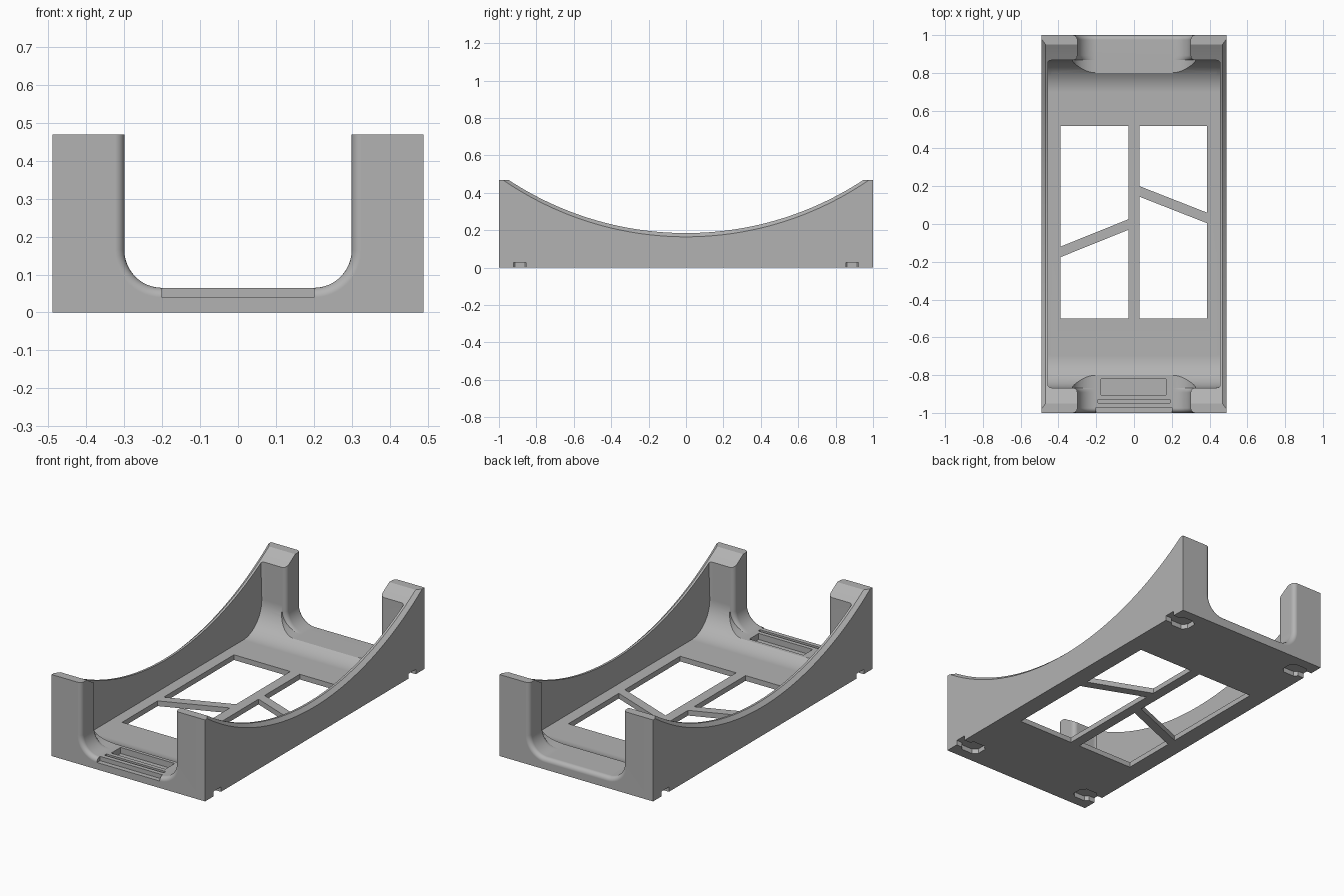
import bpy, bmesh, math

if "Cube" in bpy.data.objects:
    bpy.data.objects.remove(bpy.data.objects["Cube"], do_unlink=True)

HX, TOP = 0.49, 0.47          # half width, post height
CAV_X, CAV_Y = 0.455, 0.867   # half size of the hollow
FLOOR, SILL, ROUND = 0.03, 0.065, 0.025

grey = bpy.data.materials.new("plain grey")
grey.use_nodes = True
colour = (0.45, 0.45, 0.45, 1)
grey.diffuse_color = colour
grey.node_tree.nodes["Principled BSDF"].inputs["Base Color"].default_value = colour


def make_object(name, bm):
    bmesh.ops.recalc_face_normals(bm, faces=bm.faces)
    mesh = bpy.data.meshes.new(name)
    bm.to_mesh(mesh)
    bm.free()
    mesh.materials.append(grey)
    obj = bpy.data.objects.new(name, mesh)
    bpy.context.collection.objects.link(obj)
    return obj


def loft(rings):
    """Solid through closed rings with equal point counts; returns the mesh and its caps."""
    bm = bmesh.new()
    loops = [[bm.verts.new(p) for p in ring] for ring in rings]
    n = len(loops[0])
    for a, b in zip(loops, loops[1:]):
        for i in range(n):
            j = (i + 1) % n
            bm.faces.new((a[i], a[j], b[j], b[i]))
    caps = [bm.faces.new(loops[0]), bm.faces.new(loops[-1])]
    return bm, caps


def prism(name, outline, z0, z1):
    bm, _ = loft([[(x, y, z) for x, y in outline] for z in (z0, z1)])
    return make_object(name, bm)


def block(name, x0, x1, y0, y1, z0, z1):
    return prism(name, [(x0, y0), (x1, y0), (x1, y1), (x0, y1)], z0, z1)


def side_profile(x, low, half):
    """Side outline whose top edge is a sagging arc between flat post tops."""
    sag = TOP - low
    radius = (half * half + sag * sag) / (2 * sag)
    points = [(x, -1, 0), (x, 1, 0), (x, 1, TOP)]
    steps = 64
    sweep = math.asin(half / radius)
    for i in range(steps + 1):
        a = sweep * (1 - 2 * i / steps)
        points.append((x, radius * math.sin(a), low + radius * (1 - math.cos(a))))
    return points + [(x, -1, TOP)]


# Cradle body with a chamfered outer rim
outer, inner = (0.165, 0.98), (0.185, 0.95)
bm, _ = loft([side_profile(x, *arc) for x, arc in
              ((-HX, outer), (-0.468, inner), (0.468, inner), (HX, outer))])
body = make_object("cradle_body", bm)
cutters = []

# Hollow with wide end coves and small rounded side corners
cove = 0.17
profile = [(-CAV_Y, 0.7)]
for sign in (-1, 1):
    arc = []
    for i in range(13):
        a = math.pi / 2 * i / 12
        arc.append((sign * (CAV_Y - cove + cove * math.cos(a)),
                    FLOOR + cove - cove * math.sin(a)))
    profile += arc if sign < 0 else arc[::-1]
profile.append((CAV_Y, 0.7))
bm, caps = loft([[(x, y, z) for y, z in profile] for x in (-CAV_X, CAV_X)])
edges = list({e for f in caps for e in f.edges})
bmesh.ops.bevel(bm, geom=edges, offset=0.02, segments=4, profile=0.5, affect='EDGES')
cutters.append(make_object("hollow_cutter", bm))


# U-shaped opening through both ends, with rounded edges on the posts
def opening(y, dx, dz):
    points = []
    for i in range(13):
        a = math.pi / 2 * i / 12
        points.append((0.2 + (0.1 + dx) * math.cos(a), y,
                       SILL + 0.1 - (0.1 + dz) * math.sin(a)))
    right = [(0.3 + dx, y, 0.7)] + points
    return right + [(-x, y, z) for x, y, z in reversed(right)]


stations = [(1.05, ROUND, ROUND)]
for i in range(7):
    a = math.pi / 2 * i / 6
    d = ROUND * (1 - math.sin(a))
    stations.append((1 - ROUND + ROUND * math.cos(a), d, d))
for i in range(7):
    a = math.pi / 2 * i / 6
    stations.append((CAV_Y + ROUND * (1 - math.sin(a)), ROUND * (1 - math.cos(a)), 0))
stations += [(-y, dx, dz) for y, dx, dz in reversed(stations)]
bm, _ = loft([opening(*s) for s in stations])
cutters.append(make_object("opening_cutter", bm))

# Floor windows, each split by a slanting brace
for x0, x1, up0, up1 in ((-0.39, -0.03, -0.12, 0.025), (0.03, 0.387, 0.2, 0.06)):
    gap = 0.056
    cutters.append(prism("rear_window_cutter",
                         [(x0, up0), (x1, up1), (x1, 0.52), (x0, 0.52)], -0.1, 0.1))
    cutters.append(prism("front_window_cutter",
                         [(x0, -0.5), (x1, -0.5), (x1, up1 - gap), (x0, up0 - gap)], -0.1, 0.1))

# Front sill: pocket, latch slot and lip step
cutters.append(block("pocket_cutter", -0.175, 0.17, -0.905, -0.82, 0.03, 0.2))
cutters.append(block("slot_cutter", -0.19, 0.19, -0.947, -0.929, 0.015, 0.2))
cutters.append(block("lip_cutter", -0.2, 0.2, -1.1, -0.972, 0.04, 0.2))

# Keyhole foot sockets under the four corners
for sx in (-1, 1):
    for sy in (-1, 1):
        half = [(0.55, 0.033), (0.452, 0.033), (0.436, 0.052), (0.365, 0.052), (0.34, 0.027)]
        outline = half + [(x, -w) for x, w in reversed(half)]
        cutters.append(prism("socket_cutter",
                             [(sx * x, sy * 0.888 + w) for x, w in outline], -0.1, 0.028))

# Carve everything out of the body
bpy.context.view_layer.objects.active = body
for cutter in cutters:
    mod = body.modifiers.new("cut", 'BOOLEAN')
    mod.operation, mod.solver, mod.object = 'DIFFERENCE', 'EXACT', cutter
    bpy.ops.object.modifier_apply(modifier=mod.name)
    bpy.data.objects.remove(cutter, do_unlink=True)

bpy.ops.object.select_all(action='DESELECT')
body.select_set(True)
bpy.ops.object.shade_smooth_by_angle(angle=math.radians(25))
weighted = body.modifiers.new("clean shading", 'WEIGHTED_NORMAL')
weighted.keep_sharp = True
